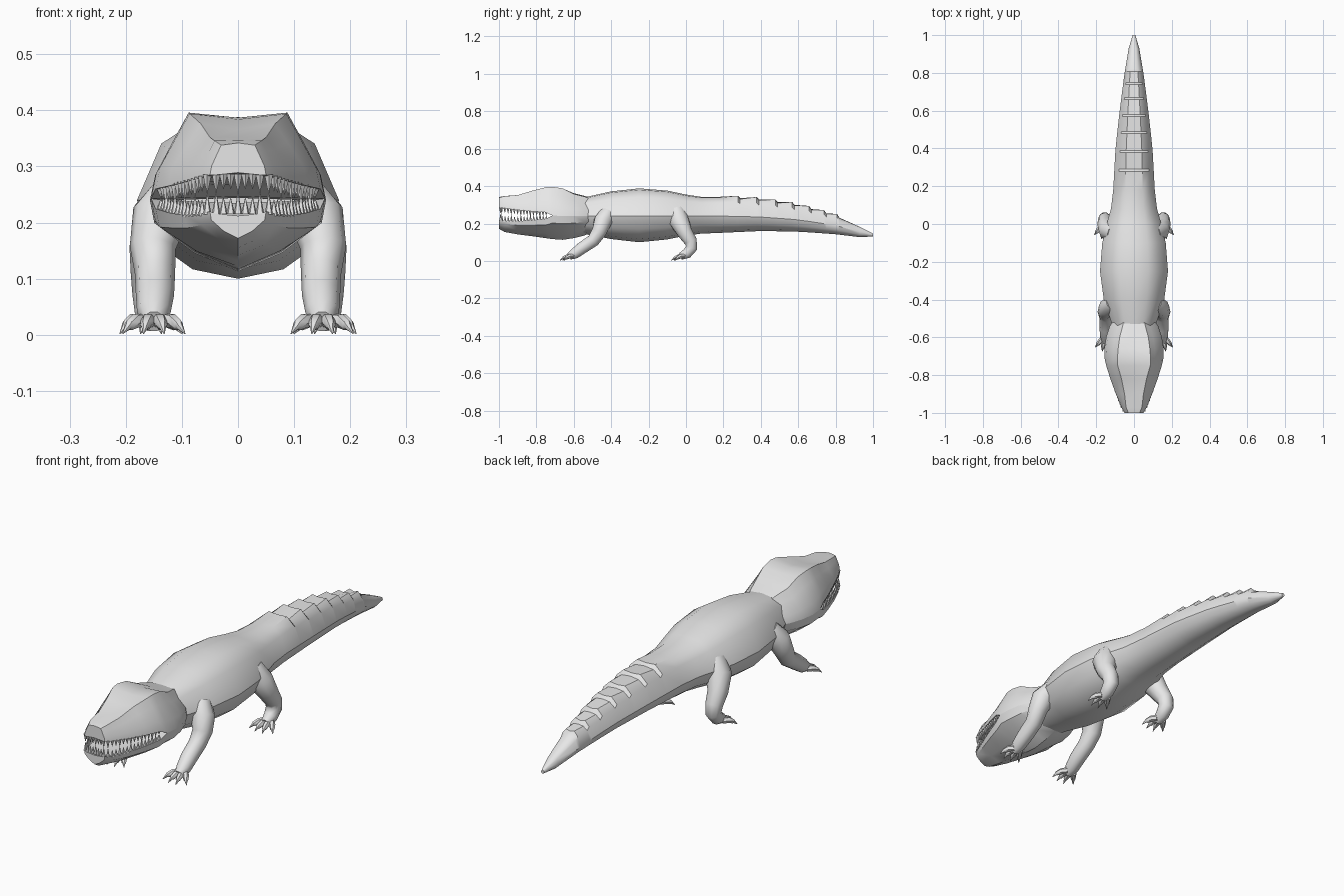
import bpy, bmesh, math
from mathutils import Vector, Matrix

cube = bpy.data.objects.get("Cube")
if cube:
    bpy.data.objects.remove(cube, do_unlink=True)

hide = bpy.data.materials.new("plain grey")
hide.use_nodes = True
hide.diffuse_color = (0.8, 0.8, 0.8, 1)
hide.node_tree.nodes["Principled BSDF"].inputs["Base Color"].default_value = (0.8, 0.8, 0.8, 1)


def finish(bm, name, angle=40):
    bmesh.ops.recalc_face_normals(bm, faces=bm.faces)
    mesh = bpy.data.meshes.new(name)
    bm.to_mesh(mesh)
    bm.free()
    mesh.materials.append(hide)
    ob = bpy.data.objects.new(name, mesh)
    bpy.context.collection.objects.link(ob)
    bpy.ops.object.select_all(action='DESELECT')
    ob.select_set(True)
    bpy.context.view_layer.objects.active = ob
    bpy.ops.object.shade_smooth_by_angle(angle=math.radians(angle))
    return ob


def skin(bm, rings):
    """Join closed rings of points into a capped skin."""
    rows = [[bm.verts.new(p) for p in ring] for ring in rings]
    n = len(rows[0])
    for a, b in zip(rows, rows[1:]):
        for i in range(n):
            j = (i + 1) % n
            bm.faces.new((a[i], a[j], b[j], b[i]))
    bm.faces.new(rows[0])
    bm.faces.new(rows[-1])


def mirrored(y, half):
    """Close a half section (top to bottom) across x = 0."""
    return [(x, y, z) for x, z in half] + [(-x, y, z) for x, z in half[-2:0:-1]]


def tube(bm, path, sides=10):
    """Tapered tube through (point, radius) pairs."""
    pts = [Vector(p) for p, r in path]
    rings = []
    for i, (p, r) in enumerate(path):
        t = (pts[min(i + 1, len(pts) - 1)] - pts[max(i - 1, 0)]).normalized()
        u = (Vector((1, 0, 0)) - t * t.x).normalized()
        v = t.cross(u)
        rings.append([pts[i] + (u * math.cos(a) + v * math.sin(a)) * r
                      for a in (math.tau * k / sides for k in range(sides))])
    skin(bm, rings)


def blend(table, y):
    """Linear lookup of a row by its first value."""
    for a, b in zip(table, table[1:]):
        if a[0] <= y <= b[0]:
            f = (y - a[0]) / (b[0] - a[0])
            return [p + (q - p) * f for p, q in zip(a[1:], b[1:])]
    return list(table[-1][1:])


# Torso and tail: y, half width, top, widest height, bottom
TRUNK = [(-0.6, 0.10, 0.33, 0.24, 0.15), (-0.52, 0.12, 0.345, 0.24, 0.14),
         (-0.4, 0.16, 0.372, 0.24, 0.117), (-0.25, 0.18, 0.388, 0.24, 0.1),
         (-0.1, 0.168, 0.376, 0.24, 0.115), (0.0, 0.145, 0.355, 0.24, 0.135),
         (0.08, 0.122, 0.343, 0.24, 0.146), (0.18, 0.11, 0.343, 0.24, 0.15),
         (0.4, 0.098, 0.328, 0.235, 0.16), (0.6, 0.076, 0.297, 0.22, 0.157),
         (0.8, 0.05, 0.24, 0.19, 0.143), (0.93, 0.028, 0.182, 0.155, 0.127),
         (1.0, 0.007, 0.147, 0.139, 0.131)]


def trunk_ring(y, bump=0.0):
    w, top, mid, bot = blend(TRUNK, y)
    up, down = top - mid, mid - bot
    return mirrored(y, [(0, top + bump * 0.5), (0.42 * w, top - 0.05 * up + bump),
                        (0.76 * w, mid + 0.68 * up + bump * 0.6), (w, mid),
                        (0.86 * w, mid - 0.5 * down), (0.45 * w, mid - 0.88 * down), (0, bot)])


rings = [trunk_ring(r[0]) for r in TRUNK if r[0] < 0.17]
STEPS = [0.18, 0.29, 0.39, 0.49, 0.58, 0.67, 0.75, 0.82]
for a, b in zip(STEPS, STEPS[1:]):      # scutes rise toward the back, then step down
    rings += [trunk_ring(a), trunk_ring(b - 0.012, 0.017)]
rings += [trunk_ring(y) for y in (0.82, 0.93, 0.98, 1.0)]
bm = bmesh.new()
skin(bm, rings)
finish(bm, "torso_and_tail", 35)

# Head: y, half width, brow x, brow height, centre height, lip, lower lip, chin
HEAD = [(-1.0, 0.05, 0.03, 0.338, 0.342, 0.285, 0.22, 0.172),
        (-0.97, 0.068, 0.042, 0.346, 0.347, 0.28, 0.215, 0.155),
        (-0.9, 0.096, 0.05, 0.352, 0.352, 0.272, 0.213, 0.142),
        (-0.82, 0.125, 0.066, 0.376, 0.366, 0.265, 0.218, 0.132),
        (-0.75, 0.147, 0.086, 0.394, 0.384, 0.26, 0.225, 0.122),
        (-0.715, 0.155, 0.088, 0.396, 0.387, 0.243, 0.243, 0.117),
        (-0.66, 0.157, 0.084, 0.388, 0.382, 0.24, 0.24, 0.113),
        (-0.6, 0.148, 0.076, 0.358, 0.362, 0.24, 0.24, 0.122),
        (-0.54, 0.128, 0.06, 0.343, 0.347, 0.24, 0.24, 0.137),
        (-0.48, 0.09, 0.045, 0.32, 0.325, 0.24, 0.24, 0.17)]
upper, lower = [], []
for y, w, bx, bz, cz, lip, low, chin in HEAD:
    rise, drop = bz - lip, low - chin
    upper.append(mirrored(y, [(0, cz), (bx, bz), (bx + 0.35 * (w - bx), lip + 0.72 * rise),
                              (0.94 * w, lip + 0.3 * rise), (w, lip), (0.8 * w, lip), (0, lip + 0.004)]))
    lower.append(mirrored(y, [(0, low - 0.008), (0.8 * w, low - 0.004), (w, low),
                              (0.95 * w, low - 0.32 * drop), (0.5 * w, low - 0.74 * drop), (0, chin)]))
for name, part in (("upper_head", upper), ("lower_jaw", lower)):
    bm = bmesh.new()
    skin(bm, part)
    finish(bm, name)


# Teeth follow the lips along both sides and across the front
def teeth(name, column, sign, height, radius):
    bm = bmesh.new()
    spots = [(s * blend(HEAD, y)[0] * 0.93, y) for s in (-1, 1)
             for y in (-0.985 + 0.017 * k for k in range(15))]
    spots += [(x * 0.013, -0.992) for x in range(-3, 4)]
    for i, (x, y) in enumerate(spots):
        h = height * (1.15 if i % 3 == 0 else 0.9) * min(1, (-0.68 - y) / 0.1)
        z = blend(HEAD, y)[column] + sign * (h / 2 - 0.003)
        m = Matrix.Translation((x, y, z))
        if sign < 0:
            m = m @ Matrix.Rotation(math.pi, 4, 'X')
        bmesh.ops.create_cone(bm, cap_ends=True, segments=5, radius1=radius, radius2=0.0005,
                              depth=h, matrix=m)
    finish(bm, name, 30)


teeth("upper_teeth", 4, -1, 0.03, 0.008)
teeth("lower_teeth", 5, 1, 0.032, 0.008)

# Legs: path points with radii, drawn for the left and mirrored
FRONT = [((0.11, -0.42, 0.25), 0.045), ((0.14, -0.445, 0.21), 0.05), ((0.152, -0.465, 0.155), 0.041),
         ((0.148, -0.495, 0.11), 0.036), ((0.148, -0.555, 0.07), 0.034), ((0.15, -0.595, 0.04), 0.03),
         ((0.15, -0.625, 0.024), 0.02)]
HIND = [((0.10, -0.05, 0.26), 0.05), ((0.135, -0.035, 0.21), 0.054), ((0.152, -0.005, 0.15), 0.042),
        ((0.155, 0.025, 0.105), 0.036), ((0.155, 0.03, 0.07), 0.033), ((0.155, 0.005, 0.04), 0.029),
        ((0.155, -0.03, 0.024), 0.02)]
for side, s in (("left", 1), ("right", -1)):
    for kind, path in (("front", FRONT), ("hind", HIND)):
        bm = bmesh.new()
        tube(bm, [((s * x, y, z), r) for (x, y, z), r in path])
        finish(bm, f"{side}_{kind}_leg", 60)
        # splayed toes ending in claws
        bm = bmesh.new()
        cx, cy, cz = path[-1][0]
        for k, reach in ((-1.5, 0.035), (-0.5, 0.05), (0.5, 0.05), (1.5, 0.028)):
            def spot(f, z):
                return (s * (cx + k * (0.011 + 0.026 * f)), cy + 0.02 - f * (reach + 0.02), z)
            tube(bm, [(spot(0, 0.026), 0.013), (spot(0.4, 0.025), 0.013), (spot(0.7, 0.017), 0.01),
                      (spot(0.75, 0.015), 0.007), (spot(1.0, 0.002), 0.001)], 6)
        finish(bm, f"{side}_{kind}_toes", 50)
